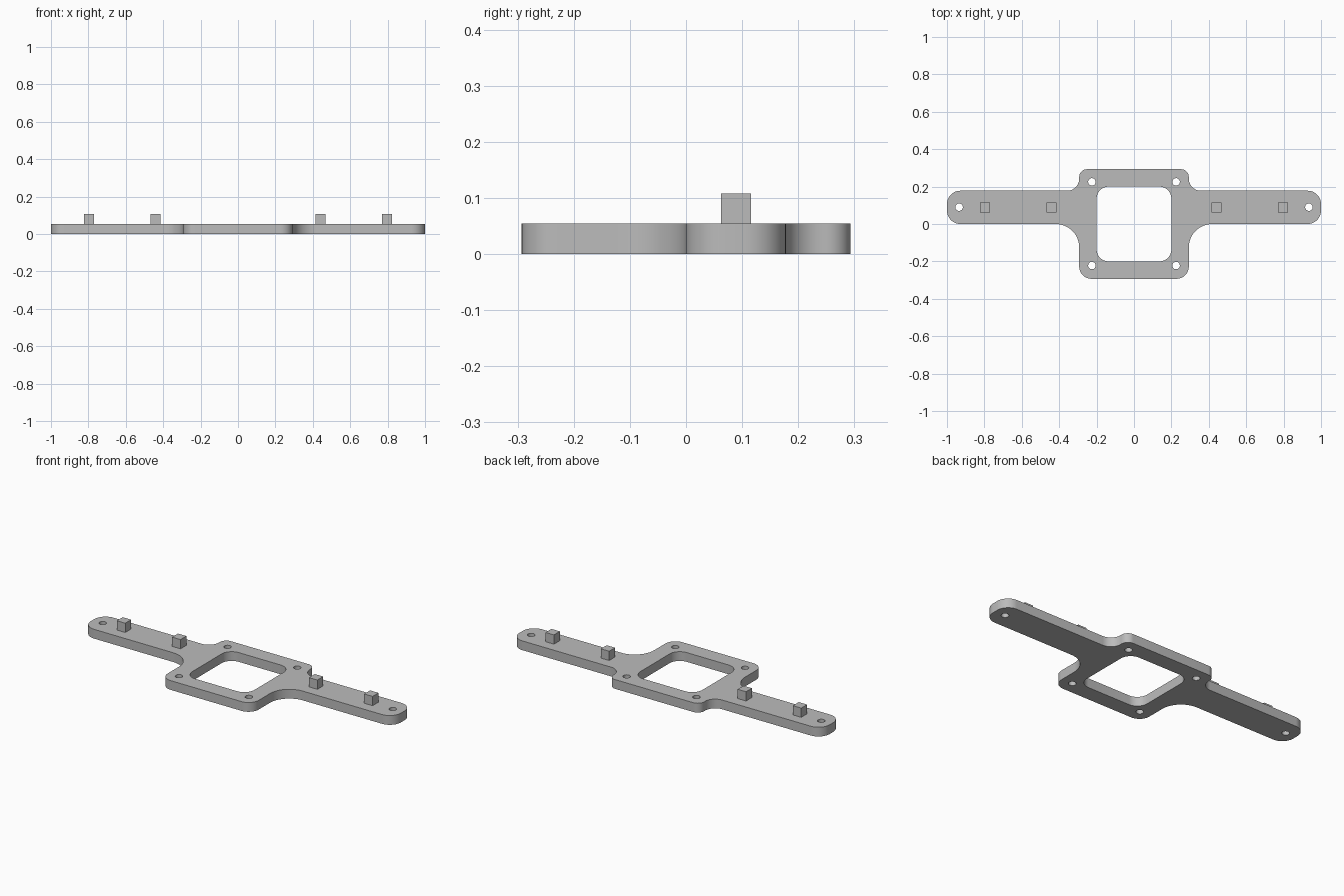
import bpy, bmesh, math
from mathutils import Vector

cube = bpy.data.objects.get("Cube")
if cube:
    bpy.data.objects.remove(cube, do_unlink=True)

grey = bpy.data.materials.new("plain_grey")
grey.use_nodes = True
colour = (0.5, 0.5, 0.5, 1)
grey.diffuse_color = colour
grey.node_tree.nodes["Principled BSDF"].inputs["Base Color"].default_value = colour

THICK = 0.054
HALF = 0.293      # half width of the square frame
ARM_BACK = 0.178  # back edge of the arms


def rounded(corners, steps=12):
    """Polygon from (x, y, radius) right-angle corners, each turned into an arc."""
    pts = []
    for i, (x, y, r) in enumerate(corners):
        p = Vector((x, y))
        to_prev = (Vector(corners[i - 1][:2]) - p).normalized()
        to_next = (Vector(corners[(i + 1) % len(corners)][:2]) - p).normalized()
        centre = p + (to_prev + to_next) * r
        for s in range(steps + 1):
            a = s / steps * math.pi / 2
            pts.append(centre - to_next * r * math.cos(a) - to_prev * r * math.sin(a))
    return pts


def circle(cx, cy, r, n=32):
    return [Vector((cx + r * math.cos(math.tau * i / n),
                    cy + r * math.sin(math.tau * i / n))) for i in range(n)]


# Outer outline: right half, then its mirror
half = [(HALF, -HALF, 0.065), (HALF, 0, 0.125), (1, 0, 0.072),
        (1, ARM_BACK, 0.072), (HALF, ARM_BACK, 0.065), (HALF, HALF, 0.042)]
loops = [rounded(half + [(-x, y, r) for x, y, r in reversed(half)])]

# Square window with rounded corners
loops.append(rounded([(sx * 0.2, sy * 0.2, 0.065)
                      for sx, sy in ((-1, -1), (1, -1), (1, 1), (-1, 1))]))

# Screw holes in the frame corners and the arm ends
for side in (-1, 1):
    for y in (-0.222, 0.225):
        loops.append(circle(side * 0.225, y, 0.02))
    loops.append(circle(side * 0.935, 0.09, 0.02))

# Filled and extruded plate
curve = bpy.data.curves.new("bracket_outline", "CURVE")
curve.dimensions = "2D"
curve.fill_mode = "BOTH"
curve.extrude = THICK / 2
for loop in loops:
    spline = curve.splines.new("POLY")
    spline.points.add(len(loop) - 1)
    for point, co in zip(spline.points, loop):
        point.co = (co.x, co.y, 0, 1)
    spline.use_cyclic_u = True
plate = bpy.data.objects.new("bracket_plate", curve)
bpy.context.collection.objects.link(plate)
bpy.ops.object.select_all(action="DESELECT")
plate.select_set(True)
bpy.context.view_layer.objects.active = plate
bpy.ops.object.convert(target="MESH")
plate = bpy.context.object
plate.name = "bracket_plate"

bm = bmesh.new()
bm.from_mesh(plate.data)
bmesh.ops.remove_doubles(bm, verts=bm.verts, dist=1e-5)
bmesh.ops.translate(bm, verts=bm.verts, vec=(0, 0, THICK / 2))
bmesh.ops.recalc_face_normals(bm, faces=bm.faces)
bm.to_mesh(plate.data)
bm.free()
plate.data.materials.clear()
plate.data.materials.append(grey)
bpy.ops.object.shade_smooth_by_angle(angle=math.radians(35))

# Square pegs standing on the arms
for side, label in ((1, "left"), (-1, "right")):
    for x, place in ((0.441, "inner"), (0.797, "outer")):
        bpy.ops.mesh.primitive_cube_add(size=THICK, location=(side * x, 0.089, THICK * 1.5))
        peg = bpy.context.object
        peg.name = f"{label}_{place}_peg"
        peg.data.materials.append(grey)
